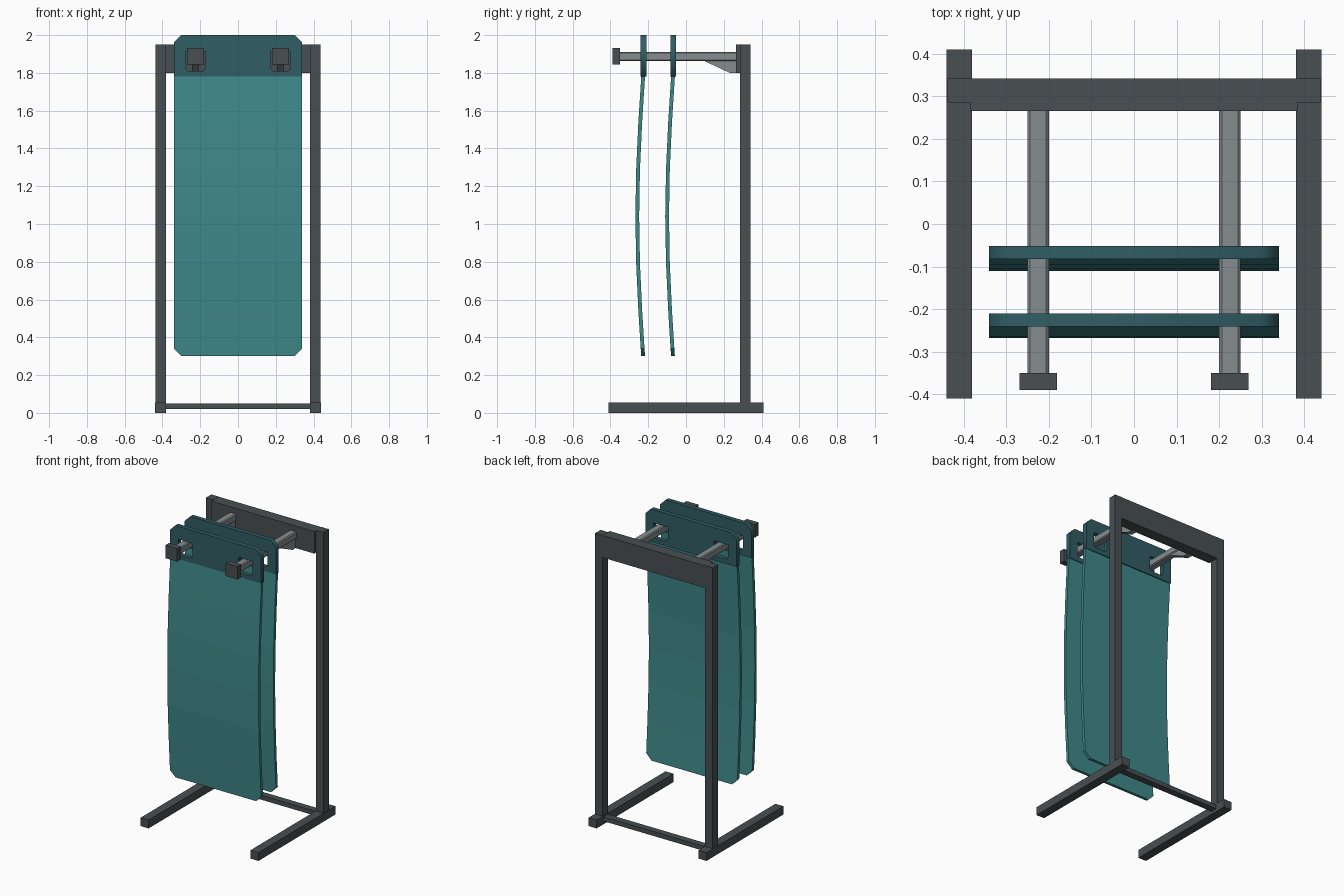
import bpy, bmesh, math

if "Cube" in bpy.data.objects:
    bpy.data.objects.remove(bpy.data.objects["Cube"])


def material(name, rgb):
    m = bpy.data.materials.new(name)
    m.diffuse_color = (*rgb, 1)
    m.use_nodes = True
    m.node_tree.nodes["Principled BSDF"].inputs["Base Color"].default_value = m.diffuse_color
    return m


DARK = material("dark_steel", (0.065, 0.078, 0.085))
LIGHT = material("light_steel", (0.24, 0.27, 0.28))
TEAL = material("teal_sheet", (0.05, 0.25, 0.255))
TOP = material("dark_teal_plate", (0.03, 0.11, 0.13))


def add(name, bm, mat):
    bmesh.ops.recalc_face_normals(bm, faces=bm.faces)
    me = bpy.data.meshes.new(name)
    bm.to_mesh(me)
    bm.free()
    me.materials.append(mat)
    ob = bpy.data.objects.new(name, me)
    bpy.context.collection.objects.link(ob)
    return ob


def box(name, x, y, z, mat, bevel=0):
    bm = bmesh.new()
    bmesh.ops.create_cube(bm, size=1)
    for v in bm.verts:
        for i, (a, b) in enumerate((x, y, z)):
            v.co[i] = a if v.co[i] < 0 else b
    if bevel:  # chamfer the edges running along y
        edges = [e for e in bm.edges
                 if abs(e.verts[0].co.y - e.verts[1].co.y) > 0.01]
        bmesh.ops.bevel(bm, geom=edges, offset=bevel, segments=1,
                        affect='EDGES')
    return add(name, bm, mat)


def side_prism(name, yz, x0, x1, mat):
    bm = bmesh.new()
    f = bm.faces.new([bm.verts.new((x0, y, z)) for y, z in yz])
    r = bmesh.ops.extrude_face_region(bm, geom=[f])
    for v in r["geom"]:
        if isinstance(v, bmesh.types.BMVert):
            v.co.x = x1
    return add(name, bm, mat)


def header_plate(name, yc, half):
    # outline with two hanging holes, extruded as a filled curve
    cu = bpy.data.curves.new(name, 'CURVE')
    cu.dimensions = '2D'
    cu.fill_mode = 'BOTH'
    cu.extrude = half
    loops = [[(-.34, 1.78), (.34, 1.78), (.34, 1.96), (.30, 2),
              (-.30, 2), (-.34, 1.96)]]
    for c in (-.225, .225):
        loops.append([(c - .053, 1.825), (c - .038, 1.81), (c + .038, 1.81),
                      (c + .053, 1.825), (c + .053, 1.912),
                      (c - .053, 1.912)])
    for pts in loops:
        s = cu.splines.new('POLY')
        s.points.add(len(pts) - 1)
        for p, (a, b) in zip(s.points, pts):
            p.co = (a, b, 0, 1)
        s.use_cyclic_u = True
    cu.materials.append(TOP)
    ob = bpy.data.objects.new(name, cu)
    bpy.context.collection.objects.link(ob)
    ob.location.y = yc
    ob.rotation_euler.x = math.pi / 2
    bpy.ops.object.select_all(action='DESELECT')
    ob.select_set(True)
    bpy.context.view_layer.objects.active = ob
    bpy.ops.object.convert(target='MESH')


def curved_sheet(name, yc, half):
    # bowed sheet with clipped lower corners
    rows = [(1.78 - 1.48 * i / 6, .34) for i in range(6)]
    rows += [(.34, .34), (.30, .30)]
    bm = bmesh.new()
    prev = None
    for z, w in rows:
        bow = .031 * math.sin(math.pi * (1.78 - z) / 1.48)
        cur = [bm.verts.new((x, yc - bow + s, z))
               for x, s in ((-w, -half), (w, -half), (w, half), (-w, half))]
        if prev:
            for i in range(4):
                j = (i + 1) % 4
                bm.faces.new((prev[i], prev[j], cur[j], cur[i]))
        else:
            bm.faces.new(cur)
        prev = cur
    bm.faces.new(prev)
    add(name, bm, TEAL)


# stand frame and hanging arms, left and right
for side, s in (("left", -1), ("right", 1)):
    def span(a, b):
        return tuple(sorted((s * a, s * b)))
    box(side + "_foot", span(.38, .44), (-.41, .41), (0, .056), DARK)
    box(side + "_post", span(.382, .438), (.285, .342), (.05, 1.95), DARK)
    box(side + "_arm", span(.2, .25), (-.355, .27), (1.863, 1.911), LIGHT, .006)
    box(side + "_arm_stop", span(.181, .269), (-.39, -.35), (1.845, 1.932), DARK)
    side_prism(side + "_gusset", [(.09, 1.866), (.232, 1.80), (.268, 1.80),
                                  (.268, 1.866)], s * .206, s * .244, LIGHT)

# cross members
box("top_beam", (-.384, .384), (.265, .342), (1.80, 1.949), DARK)
box("bottom_bar", (-.384, .384), (.29, .335), (.02, .05), DARK)

# hanging panels
for label, y in (("front", -.225), ("rear", -.067)):
    header_plate(label + "_panel_header", y, .015)
    curved_sheet(label + "_panel_sheet", y - .002, .01)
